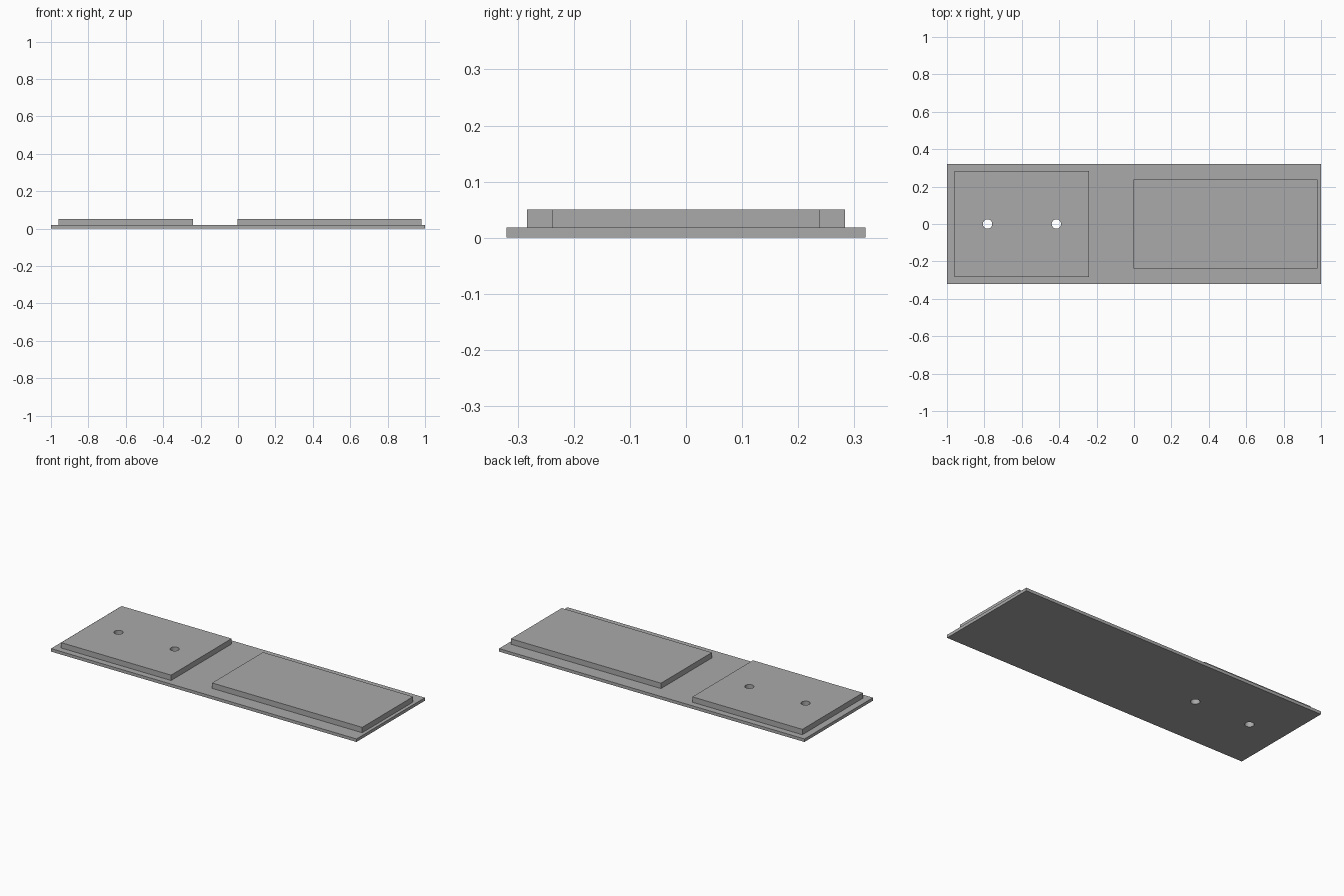
import bpy

if "Cube" in bpy.data.objects:
    bpy.data.objects.remove(bpy.data.objects["Cube"], do_unlink=True)

BASE_TOP, PAD_TOP = 0.018, 0.05
HOLE_X, HOLE_RADIUS = (-0.783, -0.415), 0.025

# Single flat grey for every part
grey = bpy.data.materials.new("plain_grey")
grey.use_nodes = True
colour = (0.40, 0.40, 0.40, 1)
grey.diffuse_color = colour
grey.node_tree.nodes["Principled BSDF"].inputs["Base Color"].default_value = colour


def plate(name, x0, x1, half_depth, z0, z1):
    """Rectangular slab centred on y = 0."""
    bpy.ops.mesh.primitive_cube_add(size=1, location=((x0 + x1) / 2, 0, (z0 + z1) / 2))
    ob = bpy.context.object
    ob.name = name
    ob.scale = (x1 - x0, 2 * half_depth, z1 - z0)
    bpy.ops.object.transform_apply(location=False, rotation=False, scale=True)
    ob.data.materials.append(grey)
    return ob


def drill(ob, x):
    """Cut a round vertical hole right through a slab."""
    bpy.ops.mesh.primitive_cylinder_add(vertices=32, radius=HOLE_RADIUS, depth=0.4, location=(x, 0, 0))
    cutter = bpy.context.object
    cutter.hide_render = True
    cutter.data.materials.append(grey)
    mod = ob.modifiers.new("hole", "BOOLEAN")
    mod.operation, mod.solver, mod.object = "DIFFERENCE", "EXACT", cutter
    bpy.context.view_layer.objects.active = ob
    bpy.ops.object.modifier_apply(modifier=mod.name)
    bpy.data.objects.remove(cutter, do_unlink=True)


# Base sheet with two raised pads
base = plate("base_plate", -1, 1, 0.32, 0, BASE_TOP)
drilled_pad = plate("drilled_pad", -0.96, -0.24, 0.283, BASE_TOP, PAD_TOP)
plate("long_pad", -0.003, 0.98, 0.238, BASE_TOP, PAD_TOP)

# Two holes through the square pad and the base
for part in (base, drilled_pad):
    for x in HOLE_X:
        drill(part, x)
    # Keep the hole walls smooth and the rims sharp
    bpy.ops.object.select_all(action="DESELECT")
    part.select_set(True)
    bpy.context.view_layer.objects.active = part
    bpy.ops.object.shade_smooth_by_angle()
